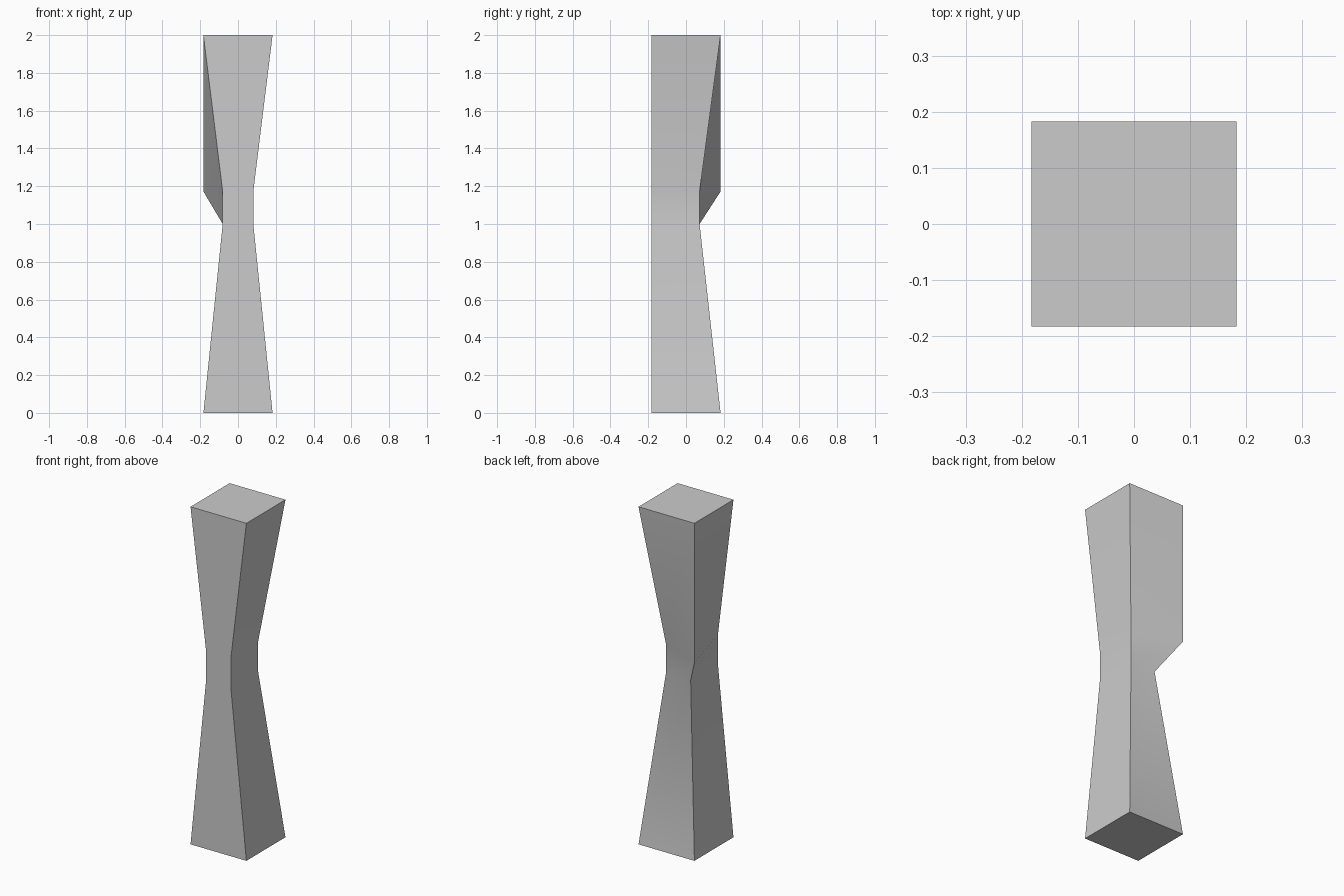
import bpy, bmesh, math

if "Cube" in bpy.data.objects:
    bpy.data.objects.remove(bpy.data.objects["Cube"])

H = 0.183          # half width of the square ends
WX, WY = 0.081, 0.072   # waist half width and waist back depth


def ring(x, back, z, back_left=None):
    """Four-sided section; the front side stays flush at y = -H."""
    bl = back_left or (-x, back)
    return [(-x, -H, z), (x, -H, z), (x, back, z), (bl[0], bl[1], z)]


# Sections from bottom to top; the back left corner flares back out early
sections = [
    ring(H, H, 0),
    ring(WX, WY, 1.0),
    ring(WX, WY, 1.172, back_left=(-H, H)),
    ring(H, H, 2),
]

# Pinched column lofted through the sections
bm = bmesh.new()
rings = [[bm.verts.new(p) for p in s] for s in sections]
for lower, upper in zip(rings, rings[1:]):
    for i in range(4):
        j = (i + 1) % 4
        bm.faces.new((lower[i], lower[j], upper[j], upper[i]))
bm.faces.new(rings[0][::-1])
bm.faces.new(rings[-1])
bmesh.ops.recalc_face_normals(bm, faces=bm.faces)

mesh = bpy.data.meshes.new("pinched_column")
bm.to_mesh(mesh)
bm.free()
column = bpy.data.objects.new("pinched_column", mesh)
bpy.context.collection.objects.link(column)

# Soft waist bends, sharp corners
bpy.context.view_layer.objects.active = column
column.select_set(True)
bpy.ops.object.shade_smooth_by_angle(angle=math.radians(30))
